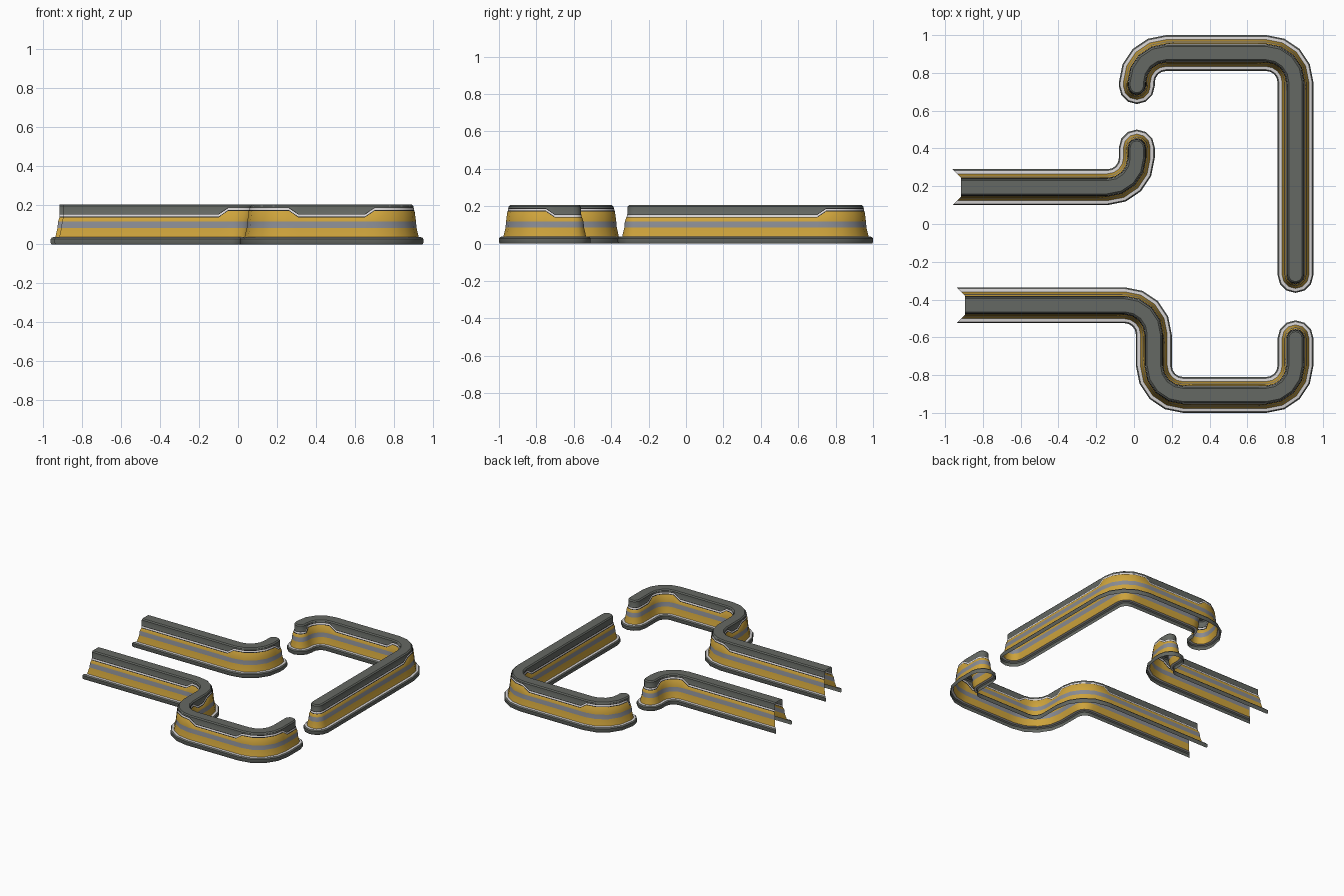
import bpy, bmesh, math
from mathutils import Vector

cube = bpy.data.objects.get("Cube")
if cube:
    bpy.data.objects.remove(cube)


def material(name, r, g, b):
    m = bpy.data.materials.new(name)
    m.use_nodes = True
    m.diffuse_color = (r, g, b, 1)
    m.node_tree.nodes["Principled BSDF"].inputs["Base Color"].default_value = (r, g, b, 1)
    return m


MATERIALS = [
    material("dark grey", 0.13, 0.14, 0.125),
    material("off white", 0.68, 0.66, 0.66),
    material("gold", 0.62, 0.37, 0.045),
    material("steel grey", 0.25, 0.26, 0.29),
    material("black", 0.015, 0.015, 0.015),
]
GREY, WHITE, GOLD, STEEL, BLACK = range(5)

LOW, HIGH = 0.148, 0.182   # trim height on straights and in bends
RADIUS, BEND_STEPS, CAP_STEPS, RAMP = 0.155, 4, 6, 0.05


def profile(trim):
    """Half section: distance from centre line, height, colour of the band above."""
    return [
        (0.091, 0.0, GREY), (0.095, 0.008, GREY), (0.095, 0.028, GREY),
        (0.088, 0.036, WHITE), (0.071, 0.038, GOLD), (0.060, 0.085, STEEL),
        (0.057, 0.118, GOLD), (0.050, trim - 0.010, BLACK),
        (0.047, trim - 0.006, WHITE), (0.046, trim + 0.004, BLACK),
        (0.044, trim + 0.008, GREY), (0.043, 0.197, GREY),
        (0.035, 0.205, GREY), (0.0, 0.205, GREY),
    ]


def trace(corners):
    """Centre line samples (point, direction, trim height) with rounded corners."""
    pts = [Vector(c) for c in corners]
    first = (pts[1] - pts[0]).normalized()
    last = (pts[-1] - pts[-2]).normalized()
    out = [(pts[0], first, LOW)]
    for i in range(1, len(pts) - 1):
        a = (pts[i] - pts[i - 1]).normalized()
        b = (pts[i + 1] - pts[i]).normalized()
        start, end = pts[i] - a * RADIUS, pts[i] + b * RADIUS
        centre = start + b * RADIUS
        if (start - out[-1][0]).dot(a) > RAMP:
            out.append((start - a * RAMP, a, LOW))
        for k in range(BEND_STEPS + 1):
            t = math.pi / 2 * k / BEND_STEPS
            d = a * math.cos(t) + b * math.sin(t)
            p = centre + (a * math.sin(t) - b * math.cos(t)) * RADIUS
            out.append((p, d, HIGH))
        if (pts[i + 1] - end).length > RAMP:
            out.append((end + b * RAMP, b, LOW))
    out.append((pts[-1], last, LOW))
    return out


def side(d):
    return Vector((d.y, -d.x))


def cap(sample):
    """Fan of outward normals that rounds off the end of a wall."""
    p, d, trim = sample
    fan = []
    for k in range(1, CAP_STEPS):
        t = math.pi * k / CAP_STEPS
        fan.append((p, side(d) * math.cos(t) + d * math.sin(t), trim, None))
    return fan


def wall(name, corners, open_start):
    line = trace(corners)
    right = [(p, side(d), t, None) for p, d, t in line]
    left = [(p, -side(d), t, None) for p, d, t in reversed(line)]
    p0, d0, t0 = line[0]
    if open_start:
        # the open end is cut back along the section
        right[0] = (p0, side(d0), t0, -d0)
        left[-1] = (p0, -side(d0), t0, -d0)
    stations = right + cap(line[-1]) + left
    if not open_start:
        stations += cap((p0, -d0, t0)) + [right[0]]

    bm = bmesh.new()
    rings = []
    for p, n, trim, back in stations:
        ring = []
        for w, z, _ in profile(trim):
            q = p + n * w
            if back:
                q = q + back * max(w, 0.05)
            ring.append(bm.verts.new((q.x, q.y, z)))
        rings.append(ring)
    bands = [c for _, _, c in profile(LOW)]
    for r0, r1 in zip(rings, rings[1:]):
        for j in range(len(r0) - 1):
            f = bm.faces.new((r0[j], r1[j], r1[j + 1], r0[j + 1]))
            f.material_index = bands[j]
    bmesh.ops.remove_doubles(bm, verts=bm.verts[:], dist=0.0001)
    bmesh.ops.recalc_face_normals(bm, faces=bm.faces[:])
    top = max(bm.faces, key=lambda f: f.calc_center_median().z)
    if top.normal.z < 0:
        bmesh.ops.reverse_faces(bm, faces=bm.faces[:])

    mesh = bpy.data.meshes.new(name)
    bm.to_mesh(mesh)
    bm.free()
    for m in MATERIALS:
        mesh.materials.append(m)
    obj = bpy.data.objects.new(name, mesh)
    bpy.context.collection.objects.link(obj)
    bpy.ops.object.select_all(action="DESELECT")
    obj.select_set(True)
    bpy.context.view_layer.objects.active = obj
    bpy.ops.object.shade_smooth_by_angle(angle=math.radians(32))


# Three separate wall runs
wall("hooked_wall", [(-0.865, 0.195), (0.015, 0.195), (0.015, 0.405)], True)
wall("back_corner_wall", [(0.015, 0.73), (0.015, 0.905), (0.855, 0.905),
                          (0.855, -0.27)], False)
wall("front_winding_wall", [(-0.845, -0.43), (0.105, -0.43), (0.105, -0.905),
                            (0.855, -0.905), (0.855, -0.605)], True)
